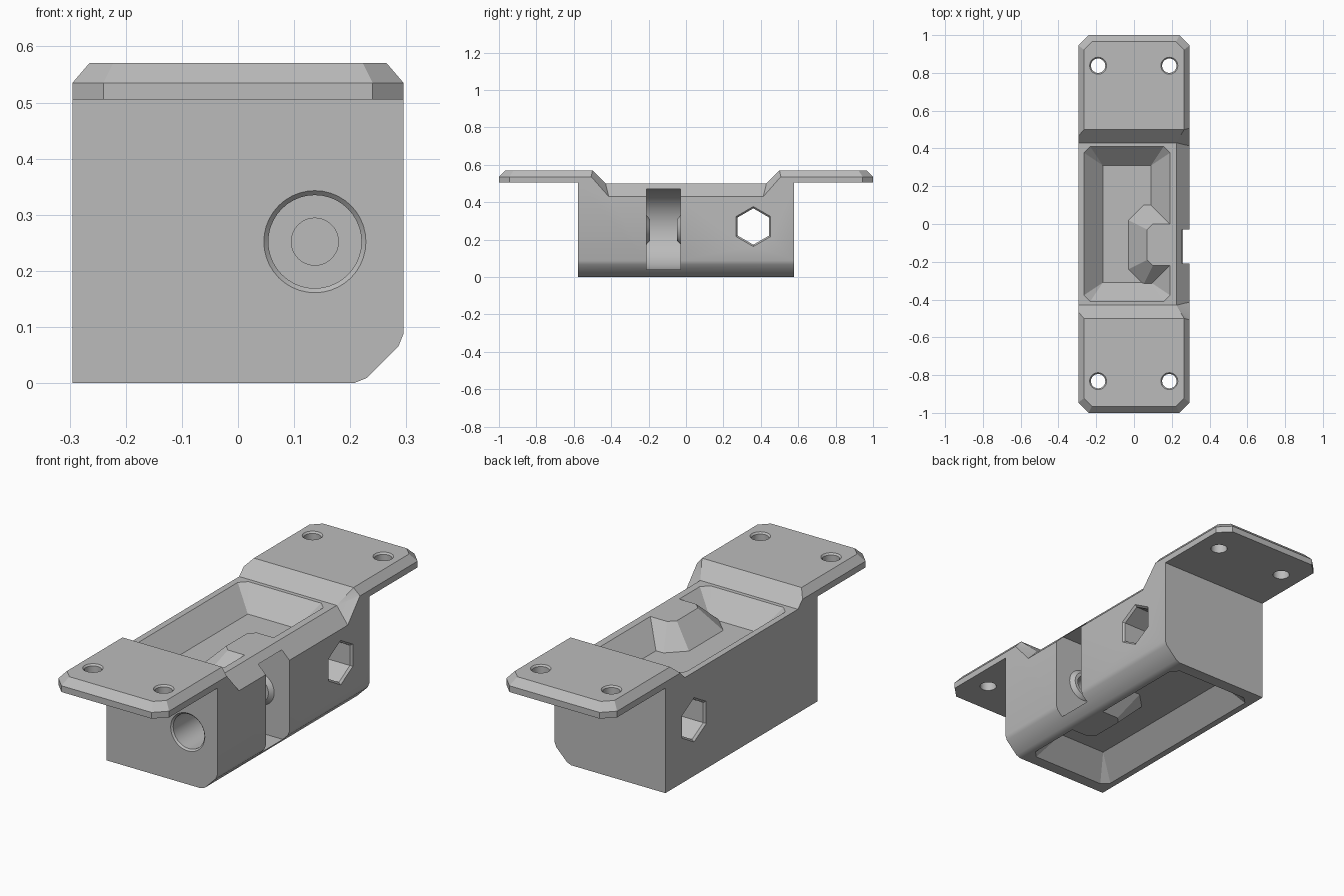
import bpy, bmesh
from math import cos, sin, pi, radians
from mathutils import Vector

cube = bpy.data.objects.get("Cube")
if cube:
    bpy.data.objects.remove(cube, do_unlink=True)

grey = bpy.data.materials.new("plain grey")
grey.use_nodes = True
grey.diffuse_color = (0.5, 0.5, 0.5, 1)
grey.node_tree.nodes["Principled BSDF"].inputs["Base Color"].default_value = (0.5, 0.5, 0.5, 1)


def finish(bm, name):
    bmesh.ops.recalc_face_normals(bm, faces=bm.faces)
    mesh = bpy.data.meshes.new(name)
    bm.to_mesh(mesh)
    bm.free()
    mesh.materials.append(grey)
    obj = bpy.data.objects.new(name, mesh)
    bpy.context.collection.objects.link(obj)
    return obj


def hull(name, *rings):
    """Convex solid around rings of points."""
    bm = bmesh.new()
    for p in {tuple(p) for r in rings for p in r}:
        bm.verts.new(p)
    out = bmesh.ops.convex_hull(bm, input=bm.verts)
    spare = [g for g in out["geom_interior"] + out["geom_unused"]
             if isinstance(g, bmesh.types.BMVert)]
    bmesh.ops.delete(bm, geom=list(set(spare)), context='VERTS')
    bmesh.ops.dissolve_limit(bm, angle_limit=radians(0.5), verts=bm.verts, edges=bm.edges)
    return finish(bm, name)


def disc(axis, a, b, pos, r, n=40):
    """Ring of points across an axis."""
    ring = []
    for i in range(n):
        t = pi / 2 + 2 * pi * i / n
        p = [a + r * cos(t), b + r * sin(t)]
        p.insert("xyz".index(axis), pos)
        ring.append(p)
    return ring


def octagon(x0, x1, y0, y1, z, c):
    """Level rectangle with cut corners."""
    ring = []
    for x, sx in ((x0, 1), (x1, -1)):
        for y, sy in ((y0, 1), (y1, -1)):
            ring += [(x + sx * c, y, z), (x, y + sy * c, z)]
    return ring


def combine(target, tool, operation='DIFFERENCE'):
    mod = target.modifiers.new("join", 'BOOLEAN')
    mod.operation, mod.solver, mod.object = operation, 'EXACT', tool
    bpy.context.view_layer.objects.active = target
    bpy.ops.object.modifier_apply(modifier=mod.name)
    bpy.data.objects.remove(tool, do_unlink=True)


# Bracket body: side profile, extruded across x
half = [(0.43, 0.5), (0.5, 0.57), (1, 0.57), (1, 0.505), (0.578, 0.505), (0.578, 0)]
profile = half + [(-y, z) for y, z in reversed(half)]
bm = bmesh.new()
face = bm.faces.new([bm.verts.new((-0.295, y, z)) for y, z in profile])
out = bmesh.ops.extrude_face_region(bm, geom=[face])
bmesh.ops.translate(bm, vec=(0.59, 0, 0),
                    verts=[v for v in out["geom"] if isinstance(v, bmesh.types.BMVert)])
bmesh.ops.recalc_face_normals(bm, faces=bm.faces)


def slice_off(point, normal):
    bmesh.ops.bisect_plane(bm, geom=bm.verts[:] + bm.edges[:] + bm.faces[:], dist=1e-5,
                           plane_co=point, plane_no=Vector(normal).normalized(),
                           clear_outer=True)
    bmesh.ops.holes_fill(bm, edges=[e for e in bm.edges if e.is_boundary], sides=0)


# Flange chamfers and cut corners
for s in (-1, 1):
    slice_off((s * 0.295, 0, 0.535), (s * 0.035, 0, 0.03))
    for t in (-1, 1):
        slice_off((s * 0.295, t * 0.945, 0), (s, t, 0))
        slice_off((s * 0.295, t * 0.945, 0.535), (s, t, 1.5))
    slice_off((0, s, 0.535), (0, 1 * s, 1))
# Softened lower edge on the left side
slice_off((0.295, 0, 0.075), (1, 0, -1))
slice_off((0.295, 0, 0.088), (1, 0, -0.4))
slice_off((0.207, 0, 0), (0.4, 0, -1))
body = finish(bm, "bracket_body")

# Wide chamfer on the upper left edge between the ramps
edge = [(0.225, 0.43, 0.5), (0.265, 0.5, 0.57), (0.295, 0.51, 0.54),
        (0.35, 0.51, 0.54), (0.295, 0.4, 0.43), (0.35, 0.4, 0.375)]
combine(body, hull("edge_cut", edge, [(x, -y, z) for x, y, z in edge]))

# Upper and lower pockets, each leaving a wheel housing standing
for top, length in ((True, 0.41), (False, 0.52)):
    def level(d):
        return 0.5 - d if top else d
    pocket = hull("pocket",
                  octagon(-0.285, 0.21, -length - 0.02, length + 0.02, level(-0.02), 0.04),
                  octagon(-0.165, 0.09, 0.1 - length, length - 0.1, level(0.1), 0))
    housing = hull("housing",
                   octagon(-0.04, 0.6, -0.33, 0.11, level(0.11), 0.085),
                   octagon(0.1, 0.5, -0.19, -0.03, level(-0.03), 0.015))
    combine(pocket, housing)
    combine(body, pocket)

# Wheel slot, open to the left side
slot = [disc("y", 0.137, 0.255, y, 0.215, 64) + [(0.4, y, 0.04), (0.4, y, 0.47)]
        for y in (-0.21, -0.03)]
combine(body, hull("slot", *slot))

# Raised bosses inside the slot
for wall, tip, root in ((-0.21, -0.193, -0.225), (-0.03, -0.047, -0.015)):
    boss = hull("boss", disc("y", 0.137, 0.252, root, 0.078),
                disc("y", 0.137, 0.252, wall, 0.077),
                disc("y", 0.137, 0.252, tip, 0.058))
    combine(body, boss, 'UNION')

# Front counterbore with chamfered rim, and axle bore
for y0, r0, y1, r1 in ((-0.65, 0.083, -0.29, 0.083), (-0.588, 0.101, -0.57, 0.083),
                       (-0.4, 0.042, 0.12, 0.042)):
    combine(body, hull("bore", disc("y", 0.137, 0.252, y0, r0),
                       disc("y", 0.137, 0.252, y1, r1)))

# Six-sided cross hole with flared mouths
for x0, r0, x1, r1 in ((-0.4, 0.097, 0.4, 0.097), (0.285, 0.097, 0.305, 0.117),
                       (-0.285, 0.097, -0.305, 0.117)):
    combine(body, hull("cross_hole", disc("x", 0.36, 0.27, x0, r0, 6),
                       disc("x", 0.36, 0.27, x1, r1, 6)))

# Screw holes with countersunk rims
for x in (-0.19, 0.187):
    for y in (-0.832, 0.838):
        for z0, r0, z1, r1 in ((0.4, 0.038, 0.7, 0.038), (0.562, 0.038, 0.578, 0.052)):
            combine(body, hull("screw_hole", disc("z", x, y, z0, r0, 32),
                               disc("z", x, y, z1, r1, 32)))

# Tidy and shade
bpy.ops.object.select_all(action='DESELECT')
body.select_set(True)
bpy.context.view_layer.objects.active = body
bpy.ops.object.shade_smooth_by_angle(angle=radians(28))
